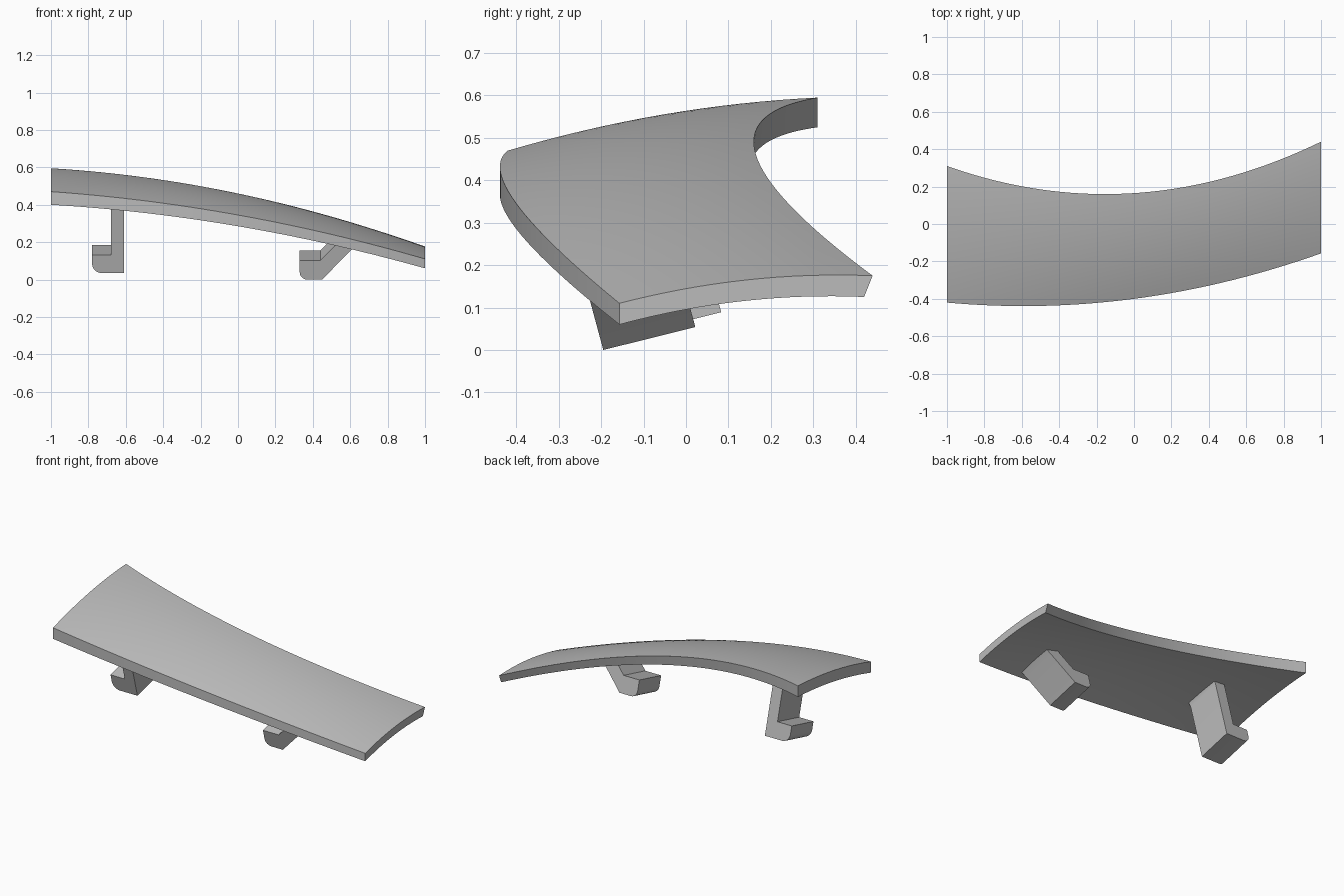
import bpy, bmesh, math

if "Cube" in bpy.data.objects:
    bpy.data.objects.remove(bpy.data.objects["Cube"])

grey = bpy.data.materials.new("plain grey")
grey.diffuse_color = (0.5, 0.5, 0.5, 1)
grey.use_nodes = True
grey.node_tree.nodes["Principled BSDF"].inputs["Base Color"].default_value = grey.diffuse_color


def finish(name, bm):
    bmesh.ops.recalc_face_normals(bm, faces=bm.faces)
    me = bpy.data.meshes.new(name)
    bm.to_mesh(me)
    bm.free()
    me.materials.append(grey)
    ob = bpy.data.objects.new(name, me)
    bpy.context.collection.objects.link(ob)
    bpy.ops.object.select_all(action='DESELECT')
    ob.select_set(True)
    bpy.context.view_layer.objects.active = ob
    bpy.ops.object.shade_smooth_by_angle(angle=math.radians(30))
    return ob


def plate_point(x, t, under):
    """Point on the curved plate: x along it, t from front (0) to back (1)."""
    y_front = -0.4 + 0.1315 * x + 0.1115 * x * x
    y_back = 0.165 + 0.065 * x + 0.21 * x * x
    z_front = 0.345 - 0.18 * x - 0.055 * x * x
    z_back = 0.46 - 0.21 * x - 0.075 * x * x
    y = y_front + (y_back - y_front) * t
    z = z_front + (z_back - z_front + 0.09) * t - 0.09 * t * t
    if under:
        y -= 0.01 * (x + 1) * t
        z -= 0.06 - 0.01 * x
    return x, y, z


# curved plate: top and underside grids joined by an edge band
NX, NY = 48, 16
bm = bmesh.new()
grids = [[[bm.verts.new(plate_point(-1 + 2 * i / NX, j / NY, u)) for j in range(NY + 1)]
          for i in range(NX + 1)] for u in (False, True)]
for g in grids:
    for i in range(NX):
        for j in range(NY):
            bm.faces.new((g[i][j], g[i + 1][j], g[i + 1][j + 1], g[i][j + 1]))
rim = ([(i, 0) for i in range(NX)] + [(NX, j) for j in range(NY)]
       + [(i, NY) for i in range(NX, 0, -1)] + [(0, j) for j in range(NY, 0, -1)])
top, low = grids
for (a, b), (c, d) in zip(rim, rim[1:] + rim[:1]):
    bm.faces.new((top[a][b], low[a][b], low[c][d], top[c][d]))
finish("curved_plate", bm)


def hook(name, left, bottom, lip, radius, stem, y0):
    """Hook profile (x, z) with a rounded toe, extruded backwards along a tilt."""
    prof = [(left, lip)]
    for k in range(9):
        a = math.pi + k * math.pi / 16
        prof.append((left + radius + radius * math.cos(a),
                     bottom + radius + radius * math.sin(a)))
    prof += stem
    bm = bmesh.new()
    ends = [[bm.verts.new((x, y0 + s * 0.217 - 0.27 * (z - bottom), z + s * 0.054))
             for x, z in prof] for s in (0, 1)]
    n = len(prof)
    for e in ends:
        bm.faces.new(e)
    for k in range(n):
        m = (k + 1) % n
        bm.faces.new((ends[0][k], ends[0][m], ends[1][m], ends[1][k]))
    finish(name, bm)


# upright hook on the left, slanted hook on the right
hook("upright_hook", -0.78, 0.035, 0.132, 0.05,
     [(-0.61, 0.035), (-0.61, 0.40), (-0.603, 0.425), (-0.585, 0.448),
      (-0.68, 0.462), (-0.68, 0.132)], -0.134)
hook("slanted_hook", 0.33, 0.0, 0.102, 0.04,
     [(0.45, 0.0), (0.59, 0.143), (0.62, 0.17), (0.645, 0.19),
      (0.56, 0.222), (0.44, 0.102)], -0.195)
